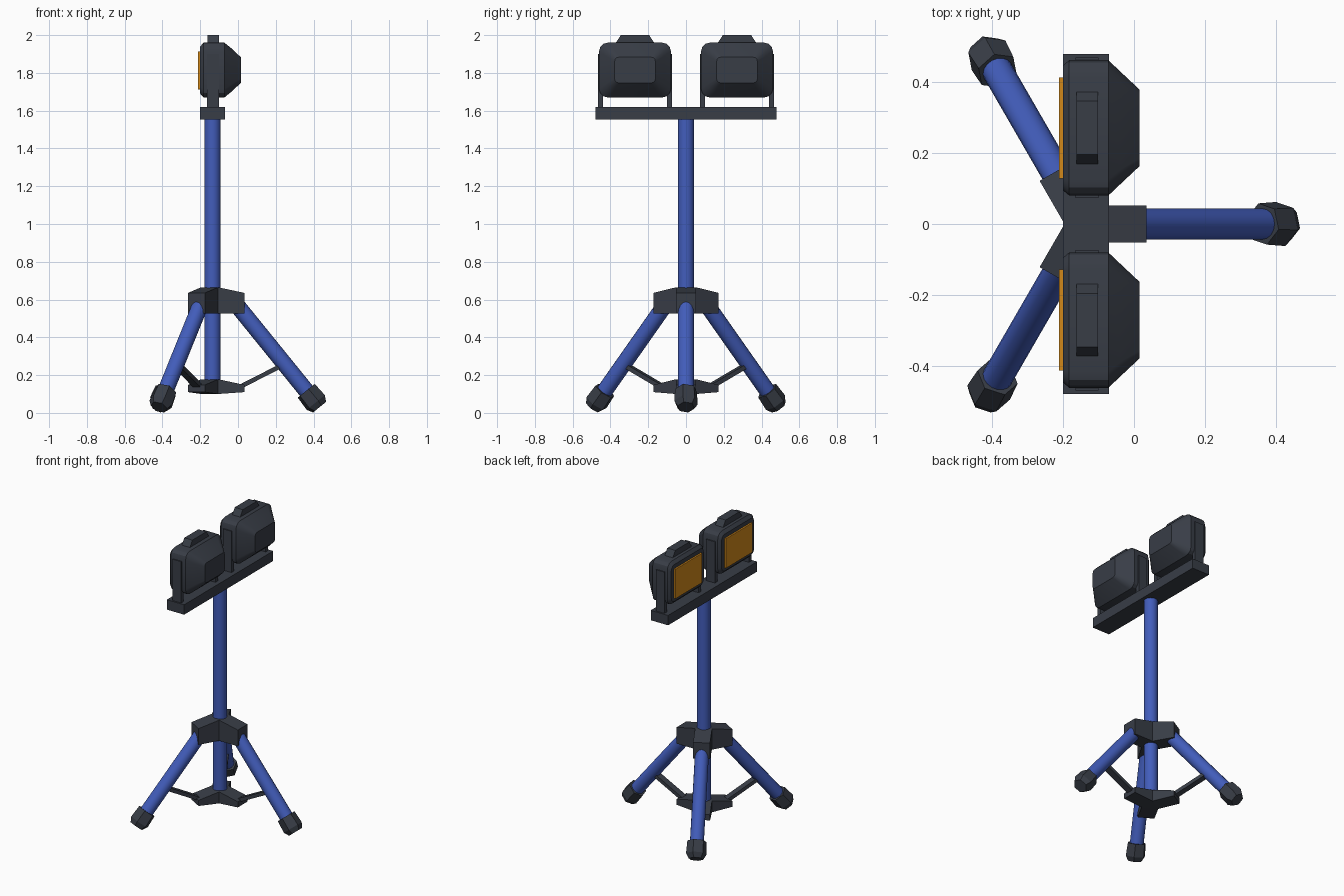
import bpy, bmesh, math
from mathutils import Vector

if "Cube" in bpy.data.objects:
    bpy.data.objects.remove(bpy.data.objects["Cube"])

CX = -0.135  # pole axis


def material(name, col):
    m = bpy.data.materials.new(name)
    m.diffuse_color = (*col, 1)
    m.use_nodes = True
    m.node_tree.nodes["Principled BSDF"].inputs["Base Color"].default_value = m.diffuse_color
    return m


BLUE = material("blue_tube", (0.055, 0.11, 0.5))
DARK = material("dark_grey", (0.04, 0.047, 0.062))
AMBER = material("amber_glass", (0.65, 0.25, 0.01))


def finish(name, bm, mat, smooth=None):
    bmesh.ops.recalc_face_normals(bm, faces=bm.faces[:])
    me = bpy.data.meshes.new(name)
    bm.to_mesh(me)
    bm.free()
    me.materials.append(mat)
    ob = bpy.data.objects.new(name, me)
    bpy.context.collection.objects.link(ob)
    if smooth:
        bpy.ops.object.select_all(action='DESELECT')
        ob.select_set(True)
        bpy.context.view_layer.objects.active = ob
        bpy.ops.object.shade_smooth_by_angle(angle=math.radians(smooth))
    return ob


def loft(name, rings, mat, smooth=None):
    """Skin a list of equal-length point rings, capped at both ends."""
    bm = bmesh.new()
    rs = [[bm.verts.new(p) for p in r] for r in rings]
    n = len(rs[0])
    for a, b in zip(rs, rs[1:]):
        for i in range(n):
            j = (i + 1) % n
            bm.faces.new((a[i], a[j], b[j], b[i]))
    bm.faces.new(rs[0])
    bm.faces.new(rs[-1])
    return finish(name, bm, mat, smooth)


def tube(name, start, direction, steps, n, mat, turn=0, smooth=None):
    """Round or faceted rod; steps are (distance, radius)."""
    d = Vector(direction).normalized()
    side = d.orthogonal() if abs(d.z) > 0.99 else d.cross(Vector((0, 0, 1)))
    side.normalize()
    up = side.cross(d)
    rings = []
    for t, r in steps:
        c = Vector(start) + d * t
        rings.append([c + r * (side * math.cos(turn + math.tau * i / n) + up * math.sin(turn + math.tau * i / n))
                      for i in range(n)])
    return loft(name, rings, mat, smooth)


def box(name, x0, x1, y0, y1, z0, z1, mat):
    return loft(name, [[(x0, y0, z), (x1, y0, z), (x1, y1, z), (x0, y1, z)] for z in (z0, z1)], mat)


def polar(r, ang, z, side=0.0):
    return Vector((CX + r * math.cos(ang) - side * math.sin(ang), r * math.sin(ang) + side * math.cos(ang), z))


def hub(name, bottom, bottom_end, top, top_end, reach=0.17, w=0.052):
    """Three-armed block whose arms slope towards their ends."""
    bm = bmesh.new()
    loops = []
    for zc, ze in ((bottom, bottom_end), (top, top_end)):
        ring = []
        for k in range(3):
            a = k * math.tau / 3
            for p in (polar(w / math.sin(math.pi / 3), a - math.pi / 3, zc),
                      polar(reach, a, ze, -w), polar(reach, a, ze, w)):
                ring.append(bm.verts.new(p))
        loops.append(ring)
        bm.faces.new((ring[0], ring[3], ring[6]))
        for k in range(0, 9, 3):
            bm.faces.new((ring[k], ring[k + 1], ring[k + 2], ring[(k + 3) % 9]))
    lo, hi = loops
    for i in range(9):
        j = (i + 1) % 9
        bm.faces.new((lo[i], lo[j], hi[j], hi[i]))
    return finish(name, bm, DARK)


# stand: pole, crossbar and hubs
tube("pole", (CX, 0, 0.12), (0, 0, 1), [(0, 0.043), (1.44, 0.043)], 16, BLUE, smooth=40)
box("crossbar", -0.2, -0.07, -0.478, 0.478, 1.553, 1.62, DARK)
hub("upper_hub", 0.525, 0.525, 0.665, 0.635)
hub("lower_hub", 0.1, 0.11, 0.178, 0.148)

# legs, feet and braces, three times around the pole
for k in range(3):
    a = k * math.tau / 3
    top, low = polar(0.105, a, 0.6), polar(0.49, a, 0.125)
    d = low - top
    tube(f"leg_{k}", top, d, [(0, 0.043), (d.length + 0.05, 0.043)], 16, BLUE, smooth=40)
    tube(f"foot_{k}", low, d, [(0.01, 0.06), (0.09, 0.064), (0.122, 0.046)], 6, DARK, turn=math.radians(15))
    rings = []
    for r, z in ((0.14, 0.135), (0.375, 0.255)):
        rings.append([polar(r, a, z - 0.013, -0.022), polar(r, a, z - 0.013, 0.022),
                      polar(r, a, z + 0.013, 0.022), polar(r, a, z + 0.013, -0.022)])
    loft(f"brace_{k}", rings, DARK)


def rounded(x, cy, cz, hy, hz, c):
    """Rounded rectangle in the yz plane."""
    pts = []
    for q, (sy, sz) in enumerate(((1, 1), (-1, 1), (-1, -1), (1, -1))):
        for s in range(4):
            t = math.pi / 2 * (q + s / 3)
            pts.append((x, cy + sy * (hy - c) + c * math.cos(t), cz + sz * (hz - c) + c * math.sin(t)))
    return pts


# lamps
CZ = 1.815
for side, cy in (("left", -0.27), ("right", 0.27)):
    sections = [(-0.2, 0.175, 0.125, 0.035), (-0.182, 0.19, 0.145, 0.045), (-0.072, 0.19, 0.145, 0.045),
                (-0.035, 0.155, 0.115, 0.04), (0.015, 0.108, 0.068, 0.022)]
    loft(f"{side}_lamp_housing", [rounded(x, cy, CZ, hy, hz, c) for x, hy, hz, c in sections], DARK, smooth=25)
    box(f"{side}_lamp_glass", -0.211, -0.198, cy - 0.142, cy + 0.142, 1.712, 1.912, AMBER)
    # trapezoid handle on top
    loft(f"{side}_lamp_handle", [[(x, cy - 0.108, 1.95), (x, cy + 0.108, 1.95),
                                  (x, cy + 0.075, 2.0), (x, cy - 0.075, 2.0)] for x in (-0.161, -0.101)], DARK)
    # bracket plates at both sides
    for s, end in ((-1, "a"), (1, "b")):
        y0, y1 = sorted((cy + s * 0.17, cy + s * 0.197))
        box(f"{side}_bracket_{end}", -0.165, -0.1, y0, y1, 1.61, 1.9, DARK)
